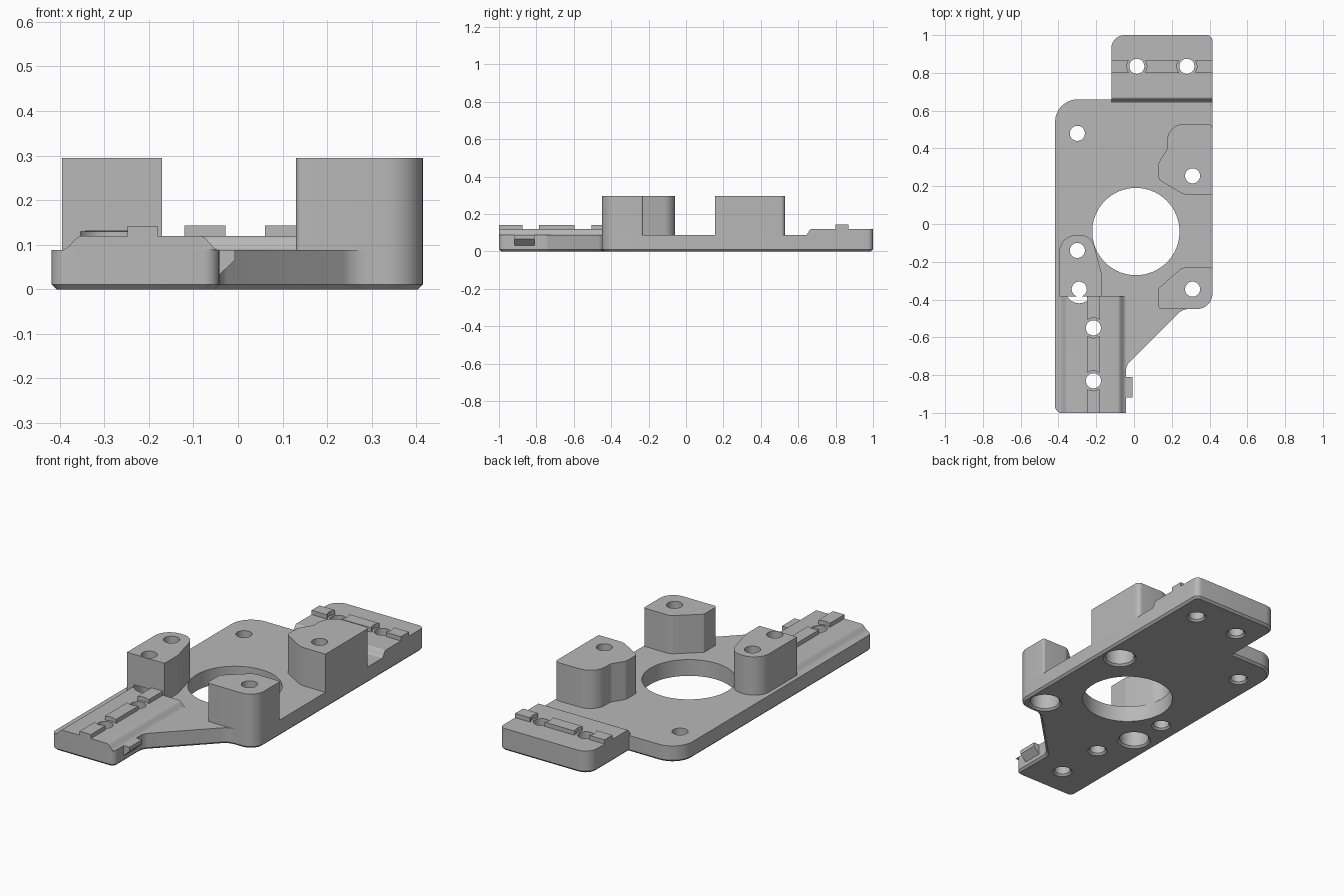
import bpy, bmesh, math
from mathutils import Vector

if "Cube" in bpy.data.objects:
    bpy.data.objects.remove(bpy.data.objects["Cube"])

grey = bpy.data.materials.new("light grey plastic")
grey.diffuse_color = (0.48, 0.48, 0.48, 1)
grey.use_nodes = True
grey.node_tree.nodes["Principled BSDF"].inputs["Base Color"].default_value = grey.diffuse_color
T, P, B = 0.088, 0.12, 0.295        # heights: plate, raised pads, bosses


def finish(name, bm):
    bmesh.ops.recalc_face_normals(bm, faces=bm.faces)
    me = bpy.data.meshes.new(name)
    bm.to_mesh(me)
    bm.free()
    me.materials.append(grey)
    ob = bpy.data.objects.new(name, me)
    bpy.context.collection.objects.link(ob)
    return ob


def rounded(corners, n=8):
    """Closed outline from (x, y, radius) corners."""
    out = []
    for i, (x, y, r) in enumerate(corners):
        p = Vector((x, y))
        if r == 0:
            out.append(p)
            continue
        a = (Vector(corners[i - 1][:2]) - p).normalized()
        b = (Vector(corners[(i + 1) % len(corners)][:2]) - p).normalized()
        half = a.angle(b) / 2
        c = p + (a + b).normalized() * r / math.sin(half)
        s = p + a * r / math.tan(half) - c
        e = p + b * r / math.tan(half) - c
        turn = -s.angle_signed(e)
        for k in range(n + 1):
            t = turn * k / n
            out.append(c + Vector((s.x * math.cos(t) - s.y * math.sin(t),
                                   s.x * math.sin(t) + s.y * math.cos(t))))
    return out


def inset(pts, d):
    """Move a counter-clockwise outline inwards by d."""
    res = []
    for i, p in enumerate(pts):
        u = (p - pts[i - 1]).normalized()
        v = (pts[(i + 1) % len(pts)] - p).normalized()
        n = (Vector((-u.y, u.x)) + Vector((-v.y, v.x))).normalized()
        res.append(p + n * d / max(0.5, n.dot(Vector((-u.y, u.x)))))
    return res


def loft(bm, rings):
    loops = [[bm.verts.new(p) for p in ring] for ring in rings]
    bm.faces.new(loops[0])
    bm.faces.new(loops[-1])
    for lo, hi in zip(loops, loops[1:]):
        for i in range(len(lo)):
            bm.faces.new((lo[i - 1], lo[i], hi[i], hi[i - 1]))


def prism(name, pts, a, b, axis="z", chamfer=0):
    put = {"x": lambda p, h: (h, p[0], p[1]),
           "y": lambda p, h: (p[0], h, p[1]),
           "z": lambda p, h: (p[0], p[1], h)}[axis]
    rings = [[put(p, h) for p in pts] for h in (a, b)]
    if chamfer:
        rings[0] = [put(p, a + chamfer) for p in pts]
        rings.insert(0, [put(p, a) for p in inset(pts, chamfer)])
    bm = bmesh.new()
    loft(bm, rings)
    return finish(name, bm)


def box(name, x0, x1, y0, y1, z0, z1):
    return prism(name, [(x0, y0), (x1, y0), (x1, y1), (x0, y1)], z0, z1)


def s_ramp(u0, u1, n=8):
    """Smooth step between plate height and pad height."""
    return [(u0 + (u1 - u0) * k / n,
             T + (P - T) * (1 - math.cos(math.pi * k / n)) / 2) for k in range(n + 1)]


parts = []
# base plate with chamfered lower rim
parts.append(prism("base_plate", rounded([
    (-0.418, -1, 0.035), (-0.042, -1, 0.035), (-0.042, -0.75, 0.06),
    (0.258, -0.45, 0.08), (0.415, -0.45, 0.08), (0.415, 1, 0.03),
    (-0.12, 1, 0.07), (-0.12, 0.66, 0), (-0.418, 0.66, 0.12)]), 0, T, chamfer=0.011))

# mounting bosses
parts.append(prism("rear_right_boss", rounded([
    (0.415, 0.155, 0), (0.415, 0.53, 0.025), (0.175, 0.53, 0.09), (0.175, 0.395, 0.03),
    (0.13, 0.325, 0.03), (0.13, 0.235, 0.03), (0.265, 0.155, 0.08)]), T, B))
parts.append(prism("front_right_boss", rounded([
    (0.415, -0.45, 0.08), (0.415, -0.23, 0.01), (0.255, -0.23, 0.05),
    (0.13, -0.34, 0.01), (0.13, -0.45, 0.015)]), T, B))
parts.append(prism("left_boss", rounded([
    (-0.395, -0.385, 0), (-0.17, -0.385, 0), (-0.17, -0.27, 0.08),
    (-0.225, -0.058, 0.08), (-0.395, -0.058, 0.09)]), T, B))

# raised pads with curved shoulders
parts.append(prism("front_pad", s_ramp(-0.395, -0.35) + s_ramp(-0.042, -0.085)[::-1],
                   -1, -0.385, "y"))
parts.append(prism("rear_pad", rounded([
    (-0.12, 0.67, 0), (0.415, 0.67, 0), (0.415, 1, 0.03), (-0.12, 1, 0.07)]), T, P))
parts.append(prism("rear_pad_shoulder", s_ramp(0.64, 0.67) + [(0.67, T)], -0.12, 0.415, "x"))

# locating ribs
for i, (a, b) in enumerate([(-1, -0.875), (-0.785, -0.595), (-0.505, -0.385)]):
    parts.append(box(f"front_rib_{i + 1}", -0.248, -0.18, a, b, P, 0.142))
for i, (a, b) in enumerate([(-0.12, -0.028), (0.06, 0.238), (0.325, 0.415)]):
    parts.append(box(f"rear_rib_{i + 1}", a, b, 0.80, 0.868, P, 0.143))

# wedge-shaped side catch
prism("side_catch", [(-0.044, 0.03), (-0.007, 0.066), (-0.007, T), (-0.044, T)],
      -0.918, -0.81, "y")

# drill shapes: rings of (height, radius) for each hole
bm = bmesh.new()


def drill(x, y, profile, n=32):
    loft(bm, [[(x + r * math.cos(math.tau * k / n), y + r * math.sin(math.tau * k / n), z)
               for k in range(n)] for z, r in profile])


R = 0.04
drill(0.01, -0.04, [(-0.1, 0.231), (0.5, 0.231)], 96)
for x, y in [(-0.30, 0.48), (-0.30, -0.14)]:
    drill(x, y, [(-0.01, R + 0.02), (0.01, R), (0.5, R)])
for x, y in [(0.31, 0.255), (0.31, -0.345), (-0.29, -0.345)]:
    drill(x, y, [(-0.01, 0.095), (0.01, 0.075), (0.13, 0.075), (0.131, R), (0.5, R)])
for x, y in [(-0.215, -0.55), (-0.215, -0.83), (0.015, 0.835), (0.28, 0.835)]:
    drill(x, y, [(-0.01, R + 0.02), (0.01, R), (0.1203, R), (0.1205, 0.053), (0.5, 0.053)])
cutter = finish("hole_cutter", bm)
cutter.hide_render = True

# cut the holes and bake the result
for ob in parts:
    m = ob.modifiers.new("holes", "BOOLEAN")
    m.operation, m.solver, m.object = "DIFFERENCE", "EXACT", cutter
dg = bpy.context.evaluated_depsgraph_get()
baked = [bpy.data.meshes.new_from_object(ob.evaluated_get(dg)) for ob in parts]
for ob, me in zip(parts, baked):
    ob.modifiers.clear()
    ob.data = me
bpy.data.objects.remove(cutter)

# smooth the curved walls, keep the edges sharp
bpy.ops.object.select_all(action="DESELECT")
for ob in bpy.data.objects:
    ob.select_set(True)
    bpy.context.view_layer.objects.active = ob
bpy.ops.object.shade_smooth_by_angle(angle=math.radians(30))
